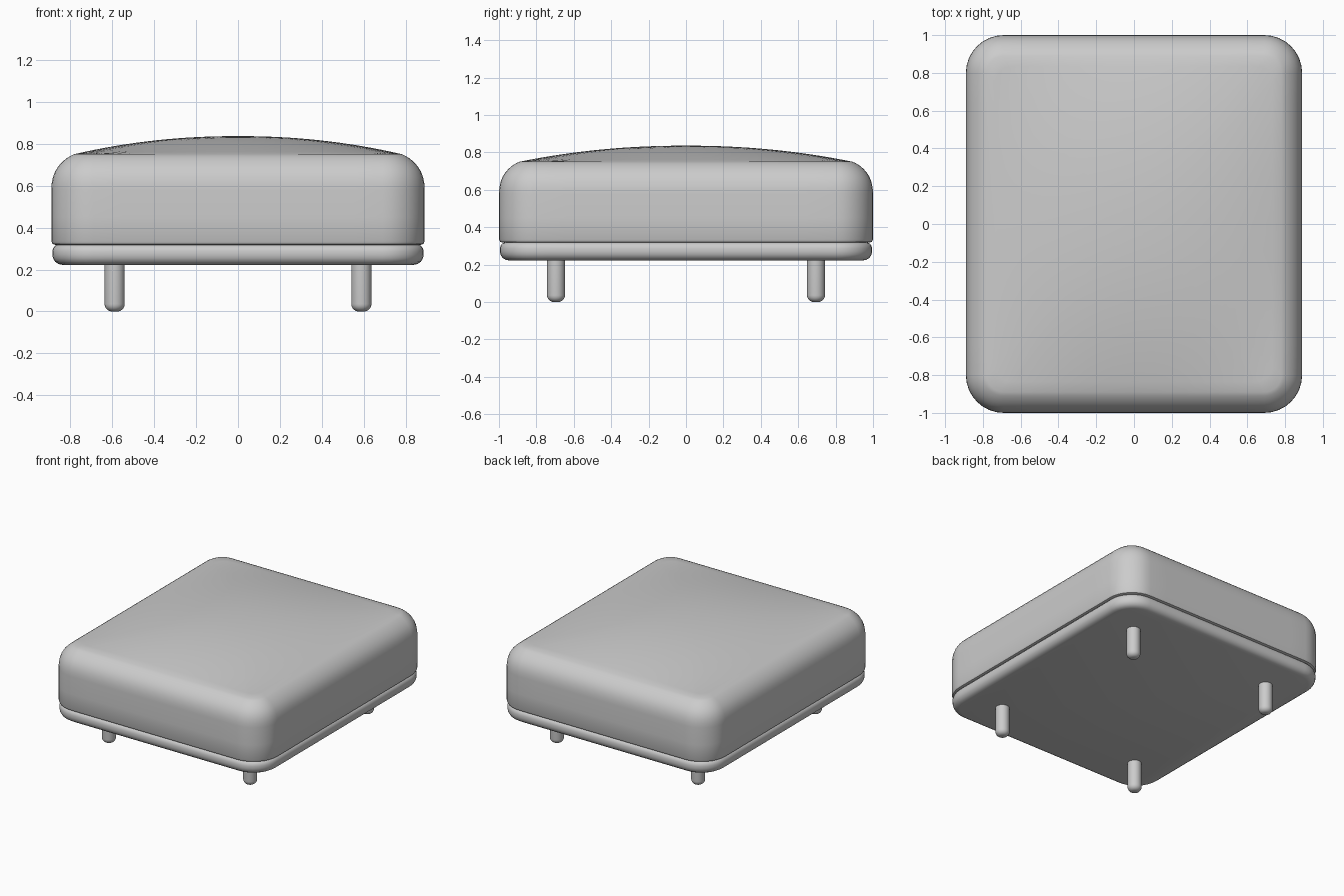
import bpy, bmesh, math

if "Cube" in bpy.data.objects:
    bpy.data.objects.remove(bpy.data.objects["Cube"])

HX, HY = 0.89, 1.0


def outline(hx, hy, r, side=10, corner=8):
    """Rounded rectangle, with subdivided straight sides."""
    pts = []
    for k, (sx, sy) in enumerate([(1, 1), (-1, 1), (-1, -1), (1, -1)]):
        cx, cy = sx * (hx - r), sy * (hy - r)
        for i in range(corner + 1):
            a = math.pi / 2 * (k + i / corner)
            pts.append((cx + r * math.cos(a), cy + r * math.sin(a)))
        nx, ny = [(-1, 1), (-1, -1), (1, -1), (1, 1)][k]
        a = math.pi / 2 * (k + 1)
        ex, ey = nx * (hx - r) + r * math.cos(a), ny * (hy - r) + r * math.sin(a)
        px, py = pts[-1]
        for i in range(1, side):
            t = i / side
            pts.append((px + (ex - px) * t, py + (ey - py) * t))
    return pts


def finish(name, bm):
    bmesh.ops.recalc_face_normals(bm, faces=bm.faces[:])
    me = bpy.data.meshes.new(name)
    bm.to_mesh(me)
    bm.free()
    ob = bpy.data.objects.new(name, me)
    bpy.context.collection.objects.link(ob)
    bpy.ops.object.select_all(action='DESELECT')
    ob.select_set(True)
    bpy.context.view_layer.objects.active = ob
    bpy.ops.object.shade_smooth_by_angle(angle=math.radians(40))
    return ob


def loft(name, rings, apex=None):
    """Skin closed rings, cap the start, and cap the end flat or to an apex."""
    bm = bmesh.new()
    loops = [[bm.verts.new(p) for p in ring] for ring in rings]
    n = len(loops[0])
    for a, b in zip(loops, loops[1:]):
        for i in range(n):
            j = (i + 1) % n
            bm.faces.new((a[i], a[j], b[j], b[i]))
    bm.faces.new(loops[0])
    if apex:
        tip = bm.verts.new(apex)
        for i in range(n):
            bm.faces.new((loops[-1][i], loops[-1][(i + 1) % n], tip))
    else:
        bm.faces.new(loops[-1])
    return finish(name, bm)


def inset_ring(d, z, r=0.2):
    return [(x, y, z) for x, y in outline(HX - d, HY - d, r - d)]


# Cushion: upright sides, soft shoulder, domed top
shoulder = [(0.018, 0.318), (0.006, 0.322), (0.0, 0.335), (0.0, 0.45), (0.0, 0.58),
            (0.002, 0.61), (0.008, 0.64), (0.018, 0.667), (0.032, 0.69),
            (0.05, 0.711), (0.07, 0.728), (0.09, 0.741), (0.11, 0.75)]
rings = [inset_ring(d, z) for d, z in shoulder]
cx, cy = HX - 0.11, HY - 0.11
rim = outline(cx, cy, 0.09)


def dome(x, y):
    fx = 1 - min(1, abs(x) / cx) ** 2.1
    fy = 1 - min(1, abs(y) / cy) ** 2.1
    return 0.75 + 0.086 * fx * fy


for i in range(1, 16):
    s = 1 - i / 16
    rings.append([(x * s, y * s, dome(x * s, y * s)) for x, y in rim])
loft("cushion", rings, (0, 0, dome(0, 0)))

# Base frame: thin padded slab with rounded edges
edge = [(0.055, 0.222), (0.035, 0.226), (0.018, 0.237), (0.008, 0.254), (0.005, 0.27),
        (0.005, 0.288), (0.009, 0.302), (0.018, 0.313), (0.03, 0.318)]
loft("base", [inset_ring(d, z) for d, z in edge])

# Legs: round pegs with rounded feet
R, B = 0.048, 0.036
foot = [(R - B + B * math.sin(a), B - B * math.cos(a))
        for a in [math.pi / 2 * i / 6 for i in range(7)]] + [(R, 0.24)]
for sx, side in ((-1, "left"), (1, "right")):
    for sy, end in ((-1, "front"), (1, "back")):
        loft(f"{end}_{side}_leg",
             [[(sx * 0.588 + r * math.cos(math.tau * i / 24),
                sy * 0.695 + r * math.sin(math.tau * i / 24), z) for i in range(24)]
              for r, z in foot])
